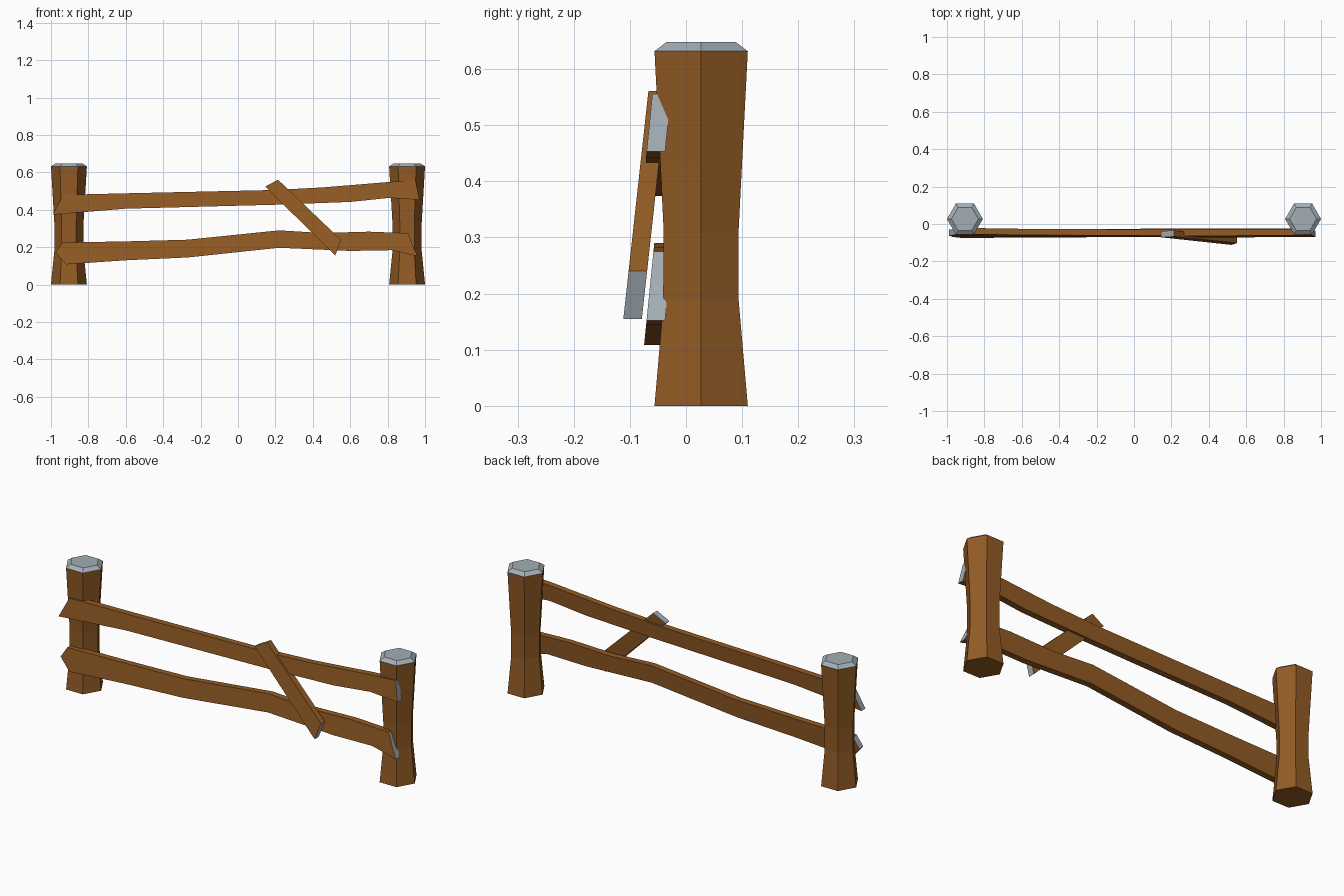
import bpy, bmesh
from math import cos, sin, pi

cube = bpy.data.objects.get("Cube")
if cube:
    bpy.data.objects.remove(cube)


def make_material(name, rgb):
    mat = bpy.data.materials.new(name)
    mat.use_nodes = True
    mat.diffuse_color = (*rgb, 1)
    mat.node_tree.nodes["Principled BSDF"].inputs["Base Color"].default_value = (*rgb, 1)
    return mat


WOOD = make_material("brown_wood", (0.29, 0.105, 0.018))
CUT = make_material("grey_cut_end", (0.36, 0.42, 0.46))


def finish(name, bm):
    bmesh.ops.recalc_face_normals(bm, faces=bm.faces)
    mesh = bpy.data.meshes.new(name)
    bm.to_mesh(mesh)
    bm.free()
    mesh.materials.append(WOOD)
    mesh.materials.append(CUT)
    obj = bpy.data.objects.new(name, mesh)
    bpy.context.collection.objects.link(obj)


def make_post(name, x, y=0.027):
    """Waisted six-sided post with a chamfered grey top."""
    profile = [(0.096, 0), (0.077, 0.19), (0.077, 0.31),
               (0.084, 0.43), (0.096, 0.632), (0.072, 0.648)]
    bm = bmesh.new()
    rings = [[bm.verts.new((x + r * cos(k * pi / 3), y + r * sin(k * pi / 3), z))
              for k in range(6)] for r, z in profile]
    bm.faces.new(rings[0])
    for low, high in zip(rings, rings[1:]):
        for k in range(6):
            n = (k + 1) % 6
            face = bm.faces.new((low[k], low[n], high[n], high[k]))
            face.material_index = int(high is rings[-1])
    bm.faces.new(rings[-1]).material_index = 1
    finish(name, bm)


def make_plank(name, sections, y_top, z_top, lean, thickness=0.033):
    """Leaning plank; each section is (depth shift, points from top to bottom)."""
    bm = bmesh.new()
    fronts, backs = [], []
    for shift, points in sections:
        for loops, depth in ((fronts, 0), (backs, thickness)):
            loops.append([bm.verts.new((x, y_top - lean * (z_top - z) + shift + depth, z))
                          for x, z in points])
    # long sides
    for i in range(len(sections) - 1):
        for loops in (fronts, backs):
            bm.faces.new(loops[i] + loops[i + 1][::-1])
        for edge in (0, -1):
            bm.faces.new((fronts[i][edge], fronts[i + 1][edge],
                          backs[i + 1][edge], backs[i][edge]))
    # grey sawn ends
    for end in (0, -1):
        f, b = fronts[end], backs[end]
        for k in range(len(f) - 1):
            bm.faces.new((f[k], f[k + 1], b[k + 1], b[k])).material_index = 1
    finish(name, bm)


# Posts
make_post("left_post", 0.904)
make_post("right_post", -0.904)

# Rails
make_plank("upper_rail", [
    (0.014, [(-0.935, 0.48), (-0.99, 0.374)]),
    (0.008, [(-0.6, 0.488), (-0.6, 0.406)]),
    (0.002, [(0.2, 0.506), (0.2, 0.427)]),
    (0, [(0.46, 0.52), (0.6, 0.442)]),
    (0, [(0.81, 0.549), (0.81, 0.464)]),
    (0, [(0.95, 0.556), (0.97, 0.453)]),
], y_top=-0.06, z_top=0.555, lean=0.1)

make_plank("lower_rail", [
    (0, [(-0.94, 0.225), (-0.975, 0.17), (-0.92, 0.108)]),
    (0, [(-0.6, 0.231), (-0.6, 0.13)]),
    (0, [(-0.27, 0.24), (-0.27, 0.145)]),
    (0, [(0.22, 0.29), (0.22, 0.197)]),
    (0, [(0.45, 0.276), (0.6, 0.18)]),
    (0, [(0.7, 0.283), (0.82, 0.184)]),
    (0, [(0.91, 0.275), (0.932, 0.215), (0.96, 0.152)]),
], y_top=-0.058, z_top=0.275, lean=0.1)

# Loose diagonal board
make_plank("diagonal_board", [
    (0, [(0.214, 0.561), (0.145, 0.524)]),
    (0, [(0.55, 0.24), (0.52, 0.155)]),
], y_top=-0.067, z_top=0.561, lean=0.11)
